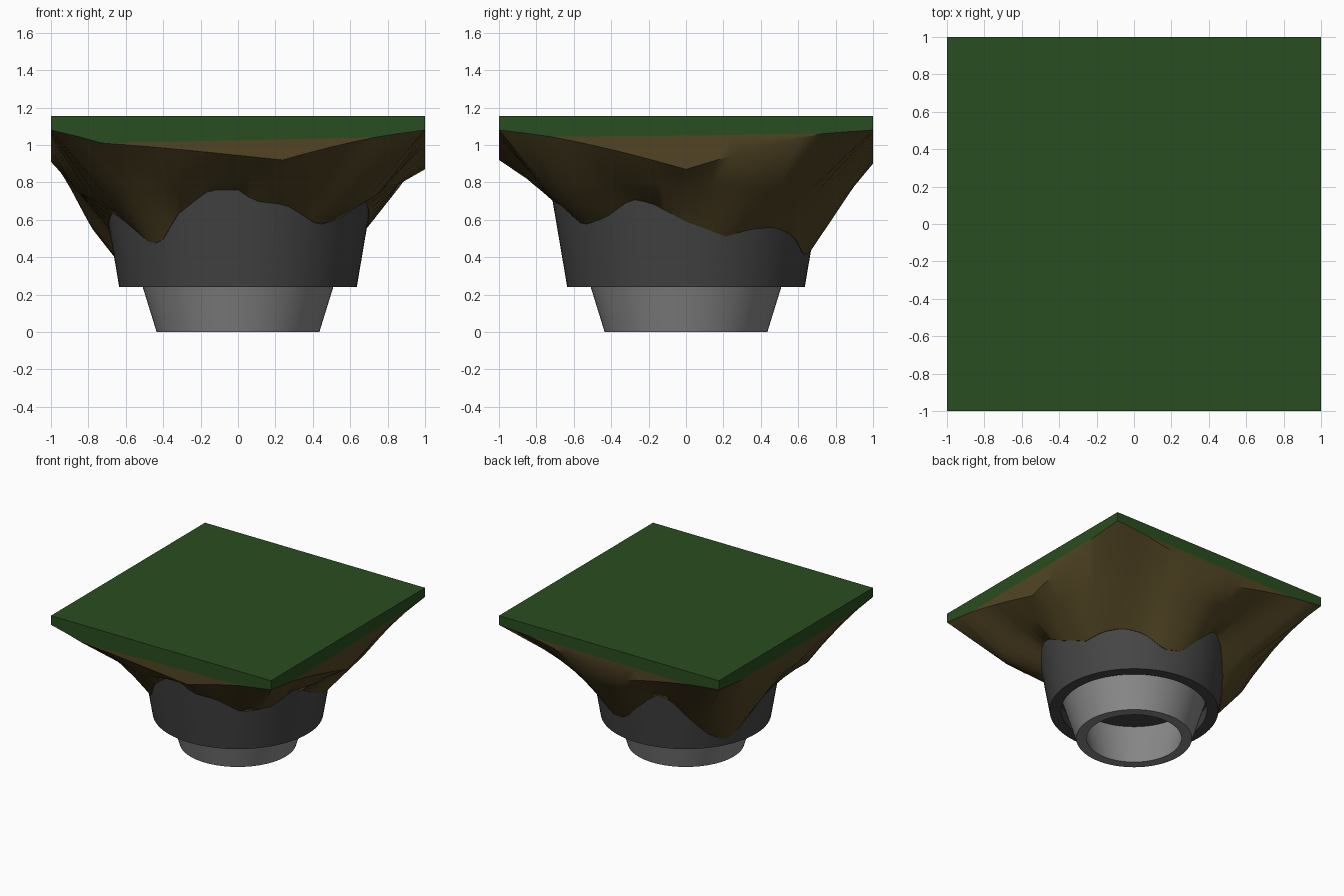
import bpy, bmesh, math

if "Cube" in bpy.data.objects:
    bpy.data.objects.remove(bpy.data.objects["Cube"])

SEG = 80  # angular steps; corners of the square fall exactly on a step


def material(name, col):
    m = bpy.data.materials.new(name)
    m.diffuse_color = (*col, 1)
    m.use_nodes = True
    m.node_tree.nodes["Principled BSDF"].inputs["Base Color"].default_value = m.diffuse_color
    return m


def table(d, smooth=False):
    """Periodic interpolation through {degrees: value}."""
    keys = sorted(d)
    pts = [(keys[-1] - 360, d[keys[-1]])] + [(k, d[k]) for k in keys] + [(keys[0] + 360, d[keys[0]])]

    def f(a):
        for (a0, v0), (a1, v1) in zip(pts, pts[1:]):
            if a0 <= a <= a1:
                t = (a - a0) / (a1 - a0)
                if smooth:
                    t = t * t * (3 - 2 * t)
                return v0 + (v1 - v0) * t
    return f


def loft(name, rings, mat=None, closed=False, cap=None, angle=30):
    """Skin a list of vertex rings, running outward/top to bottom."""
    bm = bmesh.new()
    vs = [[bm.verts.new(p) for p in r] for r in rings]
    n = len(vs[0])
    pairs = list(zip(vs, vs[1:])) + ([(vs[-1], vs[0])] if closed else [])
    for a, b in pairs:
        for i in range(n):
            j = (i + 1) % n
            bm.faces.new((a[j], a[i], b[i], b[j]))
    if cap is not None:
        bm.faces.new(vs[cap])
    bmesh.ops.remove_doubles(bm, verts=bm.verts, dist=1e-4)
    bmesh.ops.recalc_face_normals(bm, faces=bm.faces)
    me = bpy.data.meshes.new(name)
    bm.to_mesh(me)
    bm.free()
    ob = bpy.data.objects.new(name, me)
    bpy.context.collection.objects.link(ob)
    if mat:
        me.materials.append(mat)
    bpy.context.view_layer.objects.active = ob
    ob.select_set(True)
    bpy.ops.object.shade_smooth_by_angle(angle=math.radians(angle))
    ob.select_set(False)
    return ob


ANG = [360 * i / SEG for i in range(SEG)]


def ring(radius, height):
    out = []
    for a in ANG:
        t = math.radians(a)
        r = radius(a)
        out.append((r * math.cos(t), r * math.sin(t), height(a)))
    return out


def lathe(name, profile, mat=None, closed=False):
    return loft(name, [ring(lambda a, r=r: r, lambda a, z=z: z) for r, z in profile], mat, closed)


def square(a):
    t = math.radians(a)
    return 1 / max(abs(math.cos(t)), abs(math.sin(t)))


green = material("grass_green", (0.022, 0.075, 0.014))
brown = material("soil_brown", (0.085, 0.06, 0.018))
black = material("dark_metal", (0.06, 0.06, 0.06))
grey = material("grey_metal", (0.25, 0.25, 0.25))

# Grass slab with a wavering lower border
border = {0: 1.05, 36: 1.06, 45: 1.08, 54: 1.06, 126: 1.05, 135: 1.08, 144: 1.05,
          216: 1.05, 225: 1.08, 234: 1.01, 306: 1.04, 315: 1.08, 324: 1.045}
slab_z = table(border)
loft("grass_slab", [ring(square, lambda a: 1.155), ring(square, slab_z)], green, cap=0)

# Soil: vertical rim, sloping underside, ragged edge hugging the collar
rim_z = table({**border, 0: 0.87, 90: 0.9, 180: 0.91, 283.5: 0.92})
mid_r = table({0: .86, 35: .95, 65: .9, 90: .9, 115: .87, 150: .83, 180: .89, 215: .93,
               240: .86, 270: .84, 300: .87, 315: 1.0, 335: .88}, True)
mid_z = table({0: .79, 35: .76, 65: .75, 90: .78, 115: .80, 150: .5, 180: .8, 215: .72,
               240: .76, 270: .83, 300: .77, 315: .73, 335: .79}, True)
edge_z = table({0: .59, 18: .51, 30: .55, 43: .56, 56: .52, 70: .41, 83: .43, 95: .58, 107: .71,
                115: .68, 128: .5, 140: .36, 152: .29, 162: .36, 175: .53, 200: .65, 215: .56,
                227: .47, 233: .48, 243: .63, 258: .76, 270: .76, 277: .7, 291: .68, 308: .57,
                322: .61, 336: .71, 345: .69})


def collar_r(z):
    return 0.635 + 0.17 * (z - 0.24)


loft("soil", [
    ring(square, slab_z),
    ring(square, rim_z),
    ring(mid_r, mid_z),
    ring(lambda a: collar_r(edge_z(a)) + 0.004, edge_z),
    ring(lambda a: 0.6, lambda a: edge_z(a) + 0.01),
], brown, angle=40)

# Dark collar, hollow from below
lathe("collar", [(0, .8), (collar_r(.8), .8), (collar_r(.24), .24),
                 (.55, .24), (.56, .36), (0, .36)], black)

# Tapered nozzle tube
lathe("nozzle", [(.548, .365), (.435, 0), (.357, 0), (.45, .365)], grey, closed=True)
